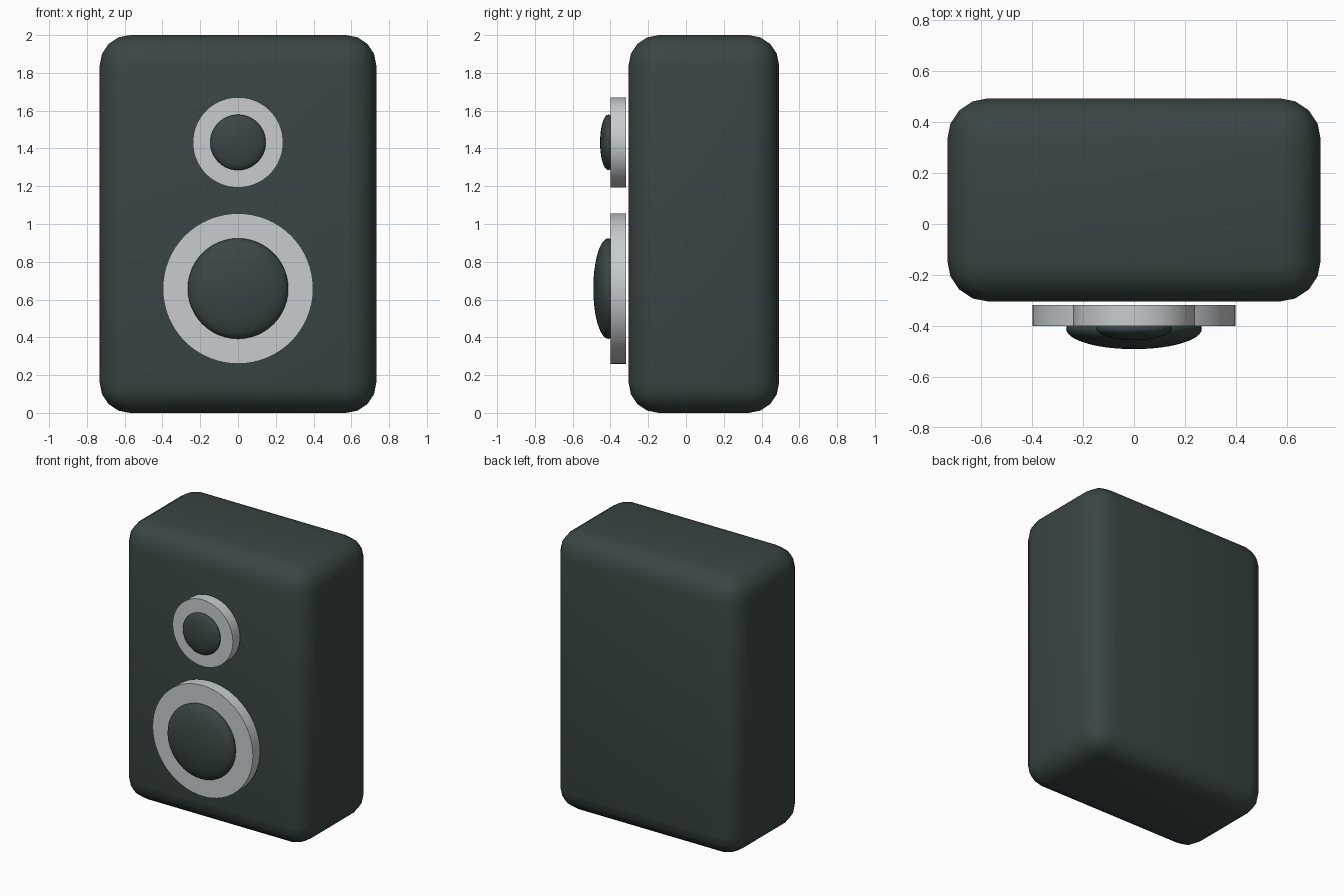
import bpy, bmesh, math
from mathutils import Matrix, Vector

if "Cube" in bpy.data.objects:
    bpy.data.objects.remove(bpy.data.objects["Cube"])


def material(name, rgb):
    m = bpy.data.materials.new(name)
    m.diffuse_color = (*rgb, 1.0)
    m.use_nodes = True
    m.node_tree.nodes["Principled BSDF"].inputs["Base Color"].default_value = m.diffuse_color
    return m


dark = material("dark_slate", (0.042, 0.060, 0.060))
silver = material("light_grey", (0.57, 0.605, 0.63))


def finish(bm, name, mat, angle=35):
    """Turn a bmesh into a smooth-shaded object with sharp hard edges."""
    bmesh.ops.recalc_face_normals(bm, faces=bm.faces)
    me = bpy.data.meshes.new(name)
    bm.to_mesh(me)
    bm.free()
    me.materials.append(mat)
    me.shade_smooth()
    me.set_sharp_from_angle(angle=math.radians(angle))
    ob = bpy.data.objects.new(name, me)
    bpy.context.collection.objects.link(ob)
    return ob


# Rounded cabinet
bm = bmesh.new()
bmesh.ops.create_cube(bm, size=1)
bmesh.ops.scale(bm, vec=Vector((1.464, 0.797, 2.0)), verts=bm.verts)
bmesh.ops.bevel(bm, geom=bm.edges[:], offset=0.16, offset_type='OFFSET',
                segments=4, profile=0.5, affect='EDGES')
bmesh.ops.translate(bm, vec=Vector((0, 0.0945, 1.0)), verts=bm.verts)
finish(bm, "cabinet", dark)


def driver(name, z, rim_r, dome_r):
    """A round rim disc with a flattened dome bulging from its front."""
    turn = Matrix.Rotation(math.pi / 2, 4, 'X')
    # Rim disc
    bm = bmesh.new()
    bmesh.ops.create_cone(bm, cap_ends=True, segments=64, radius1=rim_r,
                          radius2=rim_r, depth=0.082,
                          matrix=Matrix.Translation((0, -0.359, z)) @ turn)
    finish(bm, name + "_rim", silver)
    # Dome
    bm = bmesh.new()
    bmesh.ops.create_uvsphere(bm, u_segments=48, v_segments=24, radius=dome_r,
                              matrix=Matrix.Translation((0, -0.411, z)) @ turn
                              @ Matrix.Diagonal((1, 1, 0.3, 1)))
    finish(bm, name + "_dome", dark, 60)


driver("woofer", 0.658, 0.398, 0.266)
driver("tweeter", 1.432, 0.239, 0.147)
